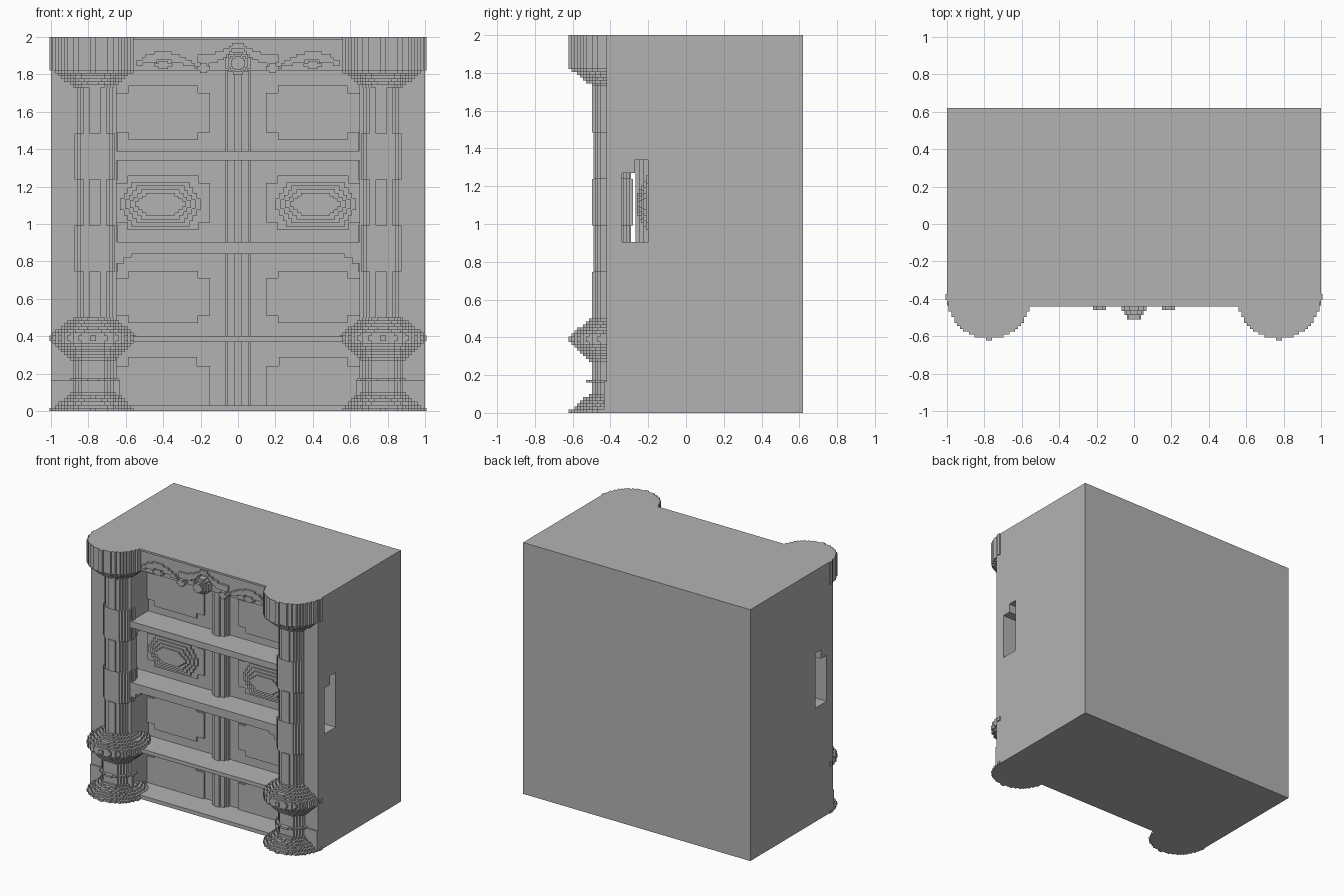
import bpy
import math

V = 0.0155          # size of one step in the blocky surfaces
BACK = -0.20        # rear wall of the niches
FRONT = -0.42       # front face of the carcass

cube = bpy.data.objects.get("Cube")
if cube:
    bpy.data.objects.remove(cube, do_unlink=True)

grey = bpy.data.materials.new("plain grey")
grey.use_nodes = True
grey.diffuse_color = (0.45, 0.45, 0.45, 1)
shader = next(n for n in grey.node_tree.nodes if n.type == 'BSDF_PRINCIPLED')
shader.inputs["Base Color"].default_value = grey.diffuse_color


class Part:
    """Collects prisms and turns them into one object."""

    def __init__(self, name):
        self.name, self.verts, self.faces = name, [], []

    def prism(self, near, far):
        n, s = len(near), len(self.verts)
        self.verts += near + far
        self.faces.append(list(range(s, s + n)))
        self.faces.append(list(range(s + 2 * n - 1, s + n - 1, -1)))
        for i in range(n):
            j = (i + 1) % n
            self.faces.append([s + j, s + i, s + n + i, s + n + j])

    def box(self, x0, x1, y0, y1, z0, z1):
        ring = [(x0, z0), (x1, z0), (x1, z1), (x0, z1)]
        self.prism([(x, y0, z) for x, z in ring], [(x, y1, z) for x, z in ring])

    def plate(self, cx, cz, steps, y0, y1):
        """Plate with stepped corners; steps are (half width, half height), widest first."""
        quarter = []
        for i, (w, h) in enumerate(steps):
            quarter.append((w, h))
            if i + 1 < len(steps):
                quarter.append((steps[i + 1][0], h))
        ring = quarter + [(-x, z) for x, z in reversed(quarter)]
        ring += [(-x, -z) for x, z in quarter] + [(x, -z) for x, z in reversed(quarter)]
        ring.reverse()
        self.prism([(cx + x, y0, cz + z) for x, z in ring],
                   [(cx + x, y1, cz + z) for x, z in ring])

    def disc(self, cx, cy, r, z0, z1, depth=9):
        """Round layer with a stepped outline."""
        n = round(r / V)
        front, last = [], None
        for i in range(-n, n):
            x = (i + 0.5) * V
            h = min(depth, max(1, round(math.sqrt(max(r * r - x * x, 0)) / V)) * V)
            if h != last:
                if last is not None:
                    front.append((i * V, -last))
                front.append((i * V, -h))
                last = h
        front.append((n * V, -last))
        ring = front + [(x, -y) for x, y in reversed(front)]
        self.prism([(cx + x, cy + y, z1) for x, y in ring],
                   [(cx + x, cy + y, z0) for x, y in ring])

    def build(self):
        mesh = bpy.data.meshes.new(self.name)
        mesh.from_pydata(self.verts, [], self.faces)
        mesh.materials.append(grey)
        mesh.validate()
        obj = bpy.data.objects.new(self.name, mesh)
        bpy.context.scene.collection.objects.link(obj)
        return obj


def single_box(name, *size):
    part = Part(name)
    part.box(*size)
    return part.build()


# Carcass with four niches and a slot running through the sides
rows = [(0.03, 0.37), (0.40, 0.84), (0.905, 1.34), (1.39, 1.82)]
body = single_box("carcass", -1, 1, FRONT, 0.62, 0, 2)
cuts = [(-0.65, 0.65, -0.7, BACK, z0, z1) for z0, z1 in rows]
cuts += [(-1.1, 1.1, -0.27, BACK, 0.905, 1.34), (-1.1, 1.1, -0.34, -0.26, 0.905, 1.27)]
bpy.ops.object.select_all(action='DESELECT')
bpy.context.view_layer.objects.active = body
body.select_set(True)
for size in cuts:
    cutter = single_box("niche_cutter", *size)
    cutter.hide_render = True
    mod = body.modifiers.new("cut", 'BOOLEAN')
    mod.operation, mod.solver, mod.object = 'DIFFERENCE', 'EXACT', cutter
    bpy.ops.object.modifier_apply(modifier=mod.name)
    bpy.data.objects.remove(cutter, do_unlink=True)

# Columns: each run is (bottom, top, bottom radius, top radius)
runs = [(0, 0.10, 0.225, 0.13), (0.10, 0.16, 0.115, 0.115), (0.16, 0.175, 0.135, 0.135),
        (0.175, 0.27, 0.115, 0.115), (0.27, 0.375, 0.13, 0.22), (0.375, 0.405, 0.225, 0.225),
        (0.405, 0.50, 0.22, 0.12), (1.73, 1.82, 0.115, 0.21), (1.82, 2.0, 0.225, 0.225)]
for side, label in ((1, "left"), (-1, "right")):
    col = Part(label + "_column")
    cx, cy = side * 0.775, -0.39
    for z0, z1, r0, r1 in runs:
        count = 1 if r0 == r1 else round((z1 - z0) / V)
        for k in range(count):
            t = k / max(count - 1, 1)
            step = (z1 - z0) / count
            col.disc(cx, cy, r0 + (r1 - r0) * t, z0 + k * step, z0 + (k + 1) * step)
    # Shaft of five alternating bands
    for k in range(5):
        z = 0.50 + k * 0.246
        if k % 2:
            col.disc(side * 0.765, cy, 0.118, z, z + 0.246, 0.10)
        else:
            col.disc(side * 0.765, cy, 0.105, z, z + 0.246)
    col.build()
    single_box(label + "_plinth", *sorted((side * 0.63, side * 0.999)),
               -0.435, -0.41, 0, 0.165)

# Central stepped stile
stile = Part("centre_stile")
for half, y in ((0.07, -0.225), (0.055, -0.25), (0.022, -0.268)):
    stile.box(-half, half, y, BACK + 0.01, 0.03, 1.82)
stile.build()

# Raised panels in the niches
for side, label in ((1, "left"), (-1, "right")):
    panels = Part(label + "_panels")
    cx = side * 0.40
    for cz, h in ((1.595, 0.145), (0.61, 0.14)):
        panels.plate(cx, cz, [(0.25, h - 0.04), (0.185, h)], -0.215, BACK + 0.01)
    # Lowest panel rests on the floor of its niche
    panels.box(*sorted((side * 0.15, side * 0.65)), -0.215, BACK + 0.01, 0.03, 0.24)
    panels.box(*sorted((side * 0.22, side * 0.585)), -0.215, BACK + 0.01, 0.235, 0.29)
    # Drawer panel with pointed, stepped rings
    panels.plate(cx, 1.113, [(0.25, 0.105), (0.19, 0.145)], -0.212, BACK + 0.01)
    for k in range(4):
        w, h = 0.215 - 0.026 * k, 0.12 - 0.02 * k
        steps = [(w, h * 0.25), (w - 0.02, h * 0.5), (w - 0.04, h * 0.75), (w - 0.06, h)]
        panels.plate(side * 0.415, 1.105, steps, -0.224 - 0.012 * k, BACK + 0.01)
    panels.build()
    # Stepped corner bracket of the second niche
    bracket = Part(label + "_bracket")
    for x, z in ((0.57, 0.82), (0.61, 0.79)):
        bracket.box(*sorted((side * x, side * 0.66)), FRONT, BACK + 0.01, z, 0.845)
    bracket.build()

# Frieze with stepped swags
frieze = Part("frieze")
frieze.box(-0.56, 0.56, -0.44, -0.41, 1.985, 2)
for side in (1, -1):
    for k in range(35):
        x = (k + 0.5) * V
        if x > 0.22:
            hill = max(math.cos((x - 0.4) * math.pi / 0.36), 0)
            top, low = 1.845 + 0.075 * hill, 1.83 + 0.04 * hill
        else:
            dip = math.sin(x * math.pi / 0.36)
            top, low = 1.975 - 0.07 * dip, 1.95 - 0.10 * dip
        top, low = (round(z / V) * V for z in (top, low))
        frieze.box(*sorted((side * k * V, side * (k + 1) * V)), -0.436, -0.41, low, top)
    frieze.plate(side * 0.4, 1.85, [(0.05, 0.008), (0.025, 0.022)], -0.44, -0.41)
    frieze.plate(side * 0.185, 1.832, [(0.035, 0.012), (0.018, 0.026)], -0.46, -0.41)
frieze.build()

# Centre boss on the frieze
boss = Part("frieze_boss")
for k in range(3):
    w, h = 0.066 - 0.014 * k, 0.06 - 0.012 * k
    boss.plate(0, 1.86, [(w, h * 0.5), (w * 0.75, h * 0.8), (w * 0.4, h)],
               -0.465 - 0.0225 * k, -0.41)
boss.build()
